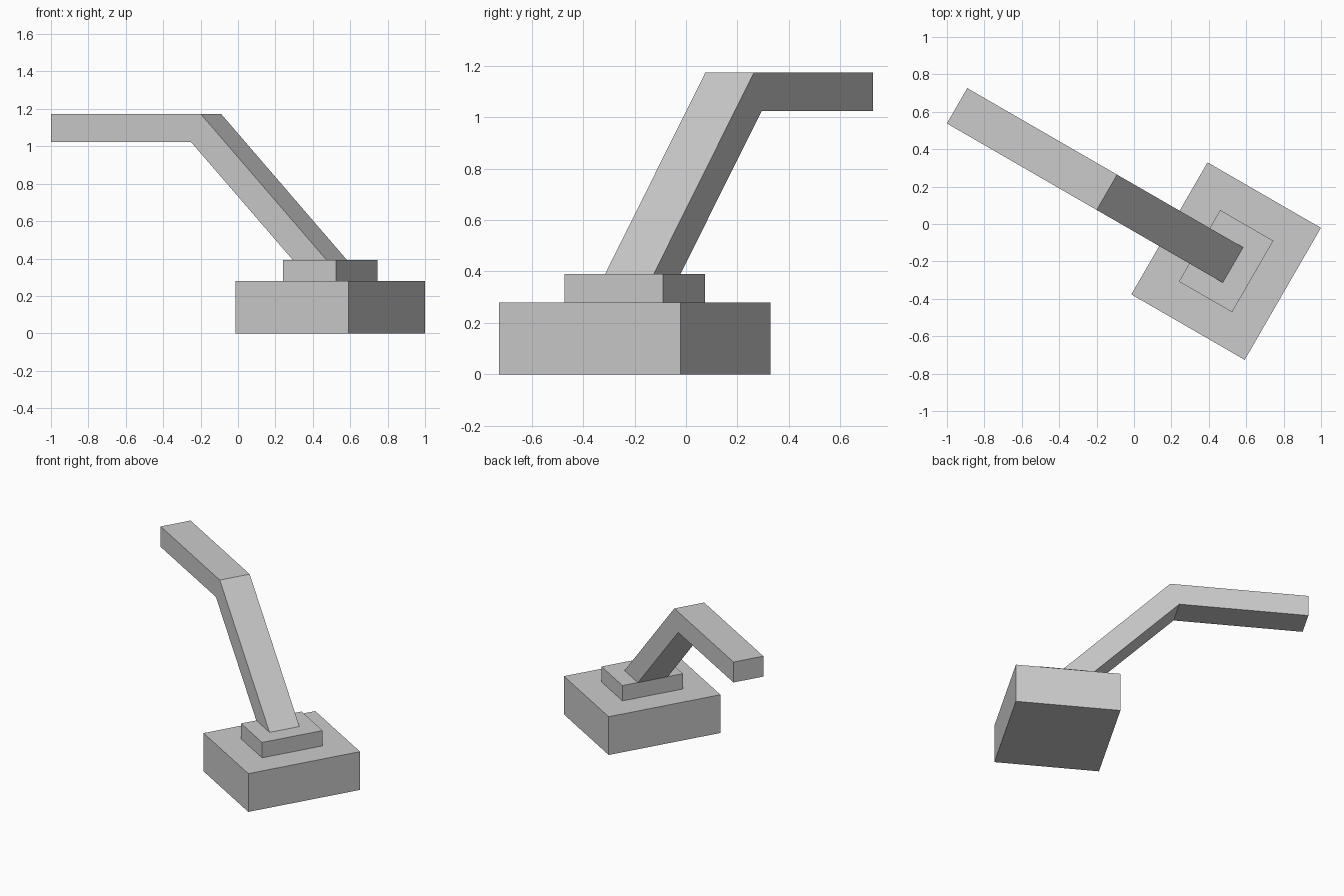
import bpy, bmesh, math
from mathutils import Matrix

cube = bpy.data.objects.get("Cube")
if cube:
    bpy.data.objects.remove(cube, do_unlink=True)

grey = bpy.data.materials.new("light grey")
grey.use_nodes = True
colour = (0.6, 0.6, 0.6, 1)
grey.diffuse_color = colour
grey.node_tree.nodes["Principled BSDF"].inputs["Base Color"].default_value = colour

# The whole machine is turned about the centre of its base
placement = Matrix.Translation((0.4925, -0.1985, 0)) @ Matrix.Rotation(math.radians(-30), 4, "Z")


def extrude_profile(name, profile, width):
    """Side profile in local x and z, extruded to a width centred on local y."""
    bm = bmesh.new()
    face = bm.faces.new([bm.verts.new((x, -width / 2, z)) for x, z in profile])
    extruded = bmesh.ops.extrude_face_region(bm, geom=[face])["geom"]
    moved = [v for v in extruded if isinstance(v, bmesh.types.BMVert)]
    bmesh.ops.translate(bm, verts=moved, vec=(0, width, 0))
    bmesh.ops.recalc_face_normals(bm, faces=bm.faces)
    mesh = bpy.data.meshes.new(name)
    bm.to_mesh(mesh)
    bm.free()
    mesh.materials.append(grey)
    obj = bpy.data.objects.new(name, mesh)
    obj.matrix_world = placement
    bpy.context.collection.objects.link(obj)


def block(name, length, width, bottom, top):
    h = length / 2
    extrude_profile(name, [(-h, bottom), (h, bottom), (h, top), (-h, top)], width)


# Stepped base
block("base", 0.70, 0.815, 0, 0.279)
block("turntable", 0.328, 0.441, 0.279, 0.391)

# Bent arm: sloping lower section and level upper section
extrude_profile("arm", [(-0.166, 0.391), (0.042, 0.391), (-0.736, 1.173),
                        (-1.661, 1.173), (-1.661, 1.024), (-0.797, 1.024)], 0.218)
